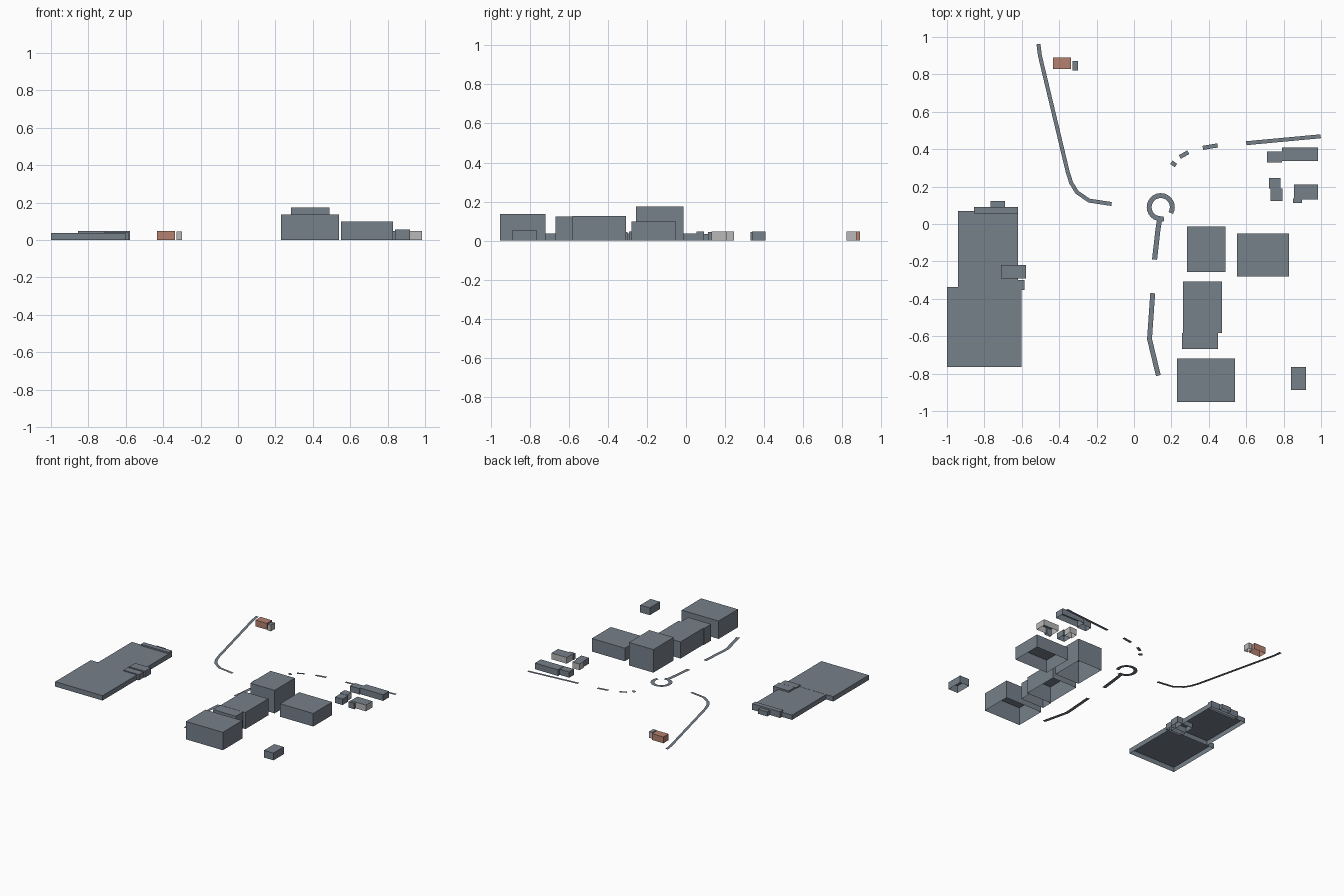
import bpy
import bmesh
import math
from mathutils import Vector

cube = bpy.data.objects.get("Cube")
if cube:
    bpy.data.objects.remove(cube, do_unlink=True)


def make_material(name, rgb):
    mat = bpy.data.materials.new(name)
    mat.use_nodes = True
    mat.diffuse_color = (*rgb, 1)
    mat.node_tree.nodes["Principled BSDF"].inputs["Base Color"].default_value = (*rgb, 1)
    return mat


slate = make_material("slate grey", (0.18, 0.215, 0.255))
pale = make_material("pale grey", (0.48, 0.48, 0.48))
clay = make_material("clay red", (0.46, 0.22, 0.16))


def finish(name, bm, mats):
    mesh = bpy.data.meshes.new(name)
    bm.to_mesh(mesh)
    bm.free()
    for mat in mats:
        mesh.materials.append(mat)
    obj = bpy.data.objects.new(name, mesh)
    bpy.context.collection.objects.link(obj)
    return obj


def block(name, x0, x1, y0, y1, height, wall=slate, roof=slate):
    """Flat-roofed shell, open underneath."""
    bm = bmesh.new()
    bmesh.ops.create_cube(bm, size=1)
    for v in bm.verts:
        v.co.x = x0 if v.co.x < 0 else x1
        v.co.y = y0 if v.co.y < 0 else y1
        v.co.z = 0 if v.co.z < 0 else height
    bm.normal_update()
    floor = [f for f in bm.faces if f.normal.z < -0.5]
    bmesh.ops.delete(bm, geom=floor, context='FACES')
    for f in bm.faces:
        f.material_index = 1 if f.normal.z > 0.5 else 0
    return finish(name, bm, [wall, roof])


def path(name, points, width, z=0.004):
    """Flat mitred ribbon along a line of points."""
    pts = [Vector(p) for p in points]
    bm = bmesh.new()
    rails = []
    for i, p in enumerate(pts):
        before = (p - pts[i - 1]).normalized() if i else None
        after = (pts[i + 1] - p).normalized() if i < len(pts) - 1 else None
        a, b = before or after, after or before
        t = (a + b).normalized()
        side = Vector((-t.y, t.x)) * (width / 2 / max(t.dot(b), 0.5))
        rails.append([bm.verts.new((*(p + s * side), z)) for s in (1, -1)])
    for (l0, r0), (l1, r1) in zip(rails, rails[1:]):
        bm.faces.new((l0, r0, r1, l1))
    return finish(name, bm, [slate])


# Large low halls on the west side, with their annexes
block("low_hall_front", -1.0, -0.602, -0.765, -0.338, 0.037)
block("low_hall_back", -0.94, -0.62, -0.338, 0.07, 0.036)
block("hall_back_annex", -0.855, -0.62, 0.055, 0.092, 0.047)
block("hall_back_porch", -0.768, -0.69, 0.092, 0.122, 0.034)
block("hall_side_annex", -0.71, -0.577, -0.292, -0.22, 0.048)
block("hall_side_porch", -0.715, -0.585, -0.353, -0.3, 0.044)

# Tall central buildings
block("tower_block", 0.283, 0.488, -0.257, -0.013, 0.175)
block("middle_block", 0.262, 0.47, -0.582, -0.308, 0.126)
block("middle_block_wing", 0.257, 0.45, -0.668, -0.582, 0.125)
block("south_block", 0.23, 0.54, -0.953, -0.72, 0.136)
block("east_block", 0.55, 0.828, -0.28, -0.052, 0.099)
block("small_outbuilding", 0.84, 0.92, -0.888, -0.765, 0.055)

# Small houses to the north-east
block("long_house", 0.79, 0.983, 0.337, 0.408, 0.047)
block("long_house_wing", 0.71, 0.79, 0.33, 0.387, 0.044)
block("narrow_house_back", 0.722, 0.782, 0.19, 0.247, 0.047, pale)
block("narrow_house_front", 0.73, 0.793, 0.122, 0.19, 0.045)
block("pale_house", 0.855, 0.983, 0.13, 0.21, 0.047, pale)
block("pale_house_porch", 0.85, 0.898, 0.112, 0.137, 0.044)

# Red hut and its shed
block("red_hut", -0.433, -0.337, 0.828, 0.89, 0.048, clay, clay)
block("hut_shed", -0.328, -0.3, 0.822, 0.872, 0.046, pale)

# Footpaths
path("north_west_path", [(-0.511, 0.962), (-0.503, 0.9), (-0.355, 0.28), (-0.336, 0.22),
                         (-0.305, 0.17), (-0.24, 0.125), (-0.12, 0.107)], 0.021)
path("south_path", [(0.1, -0.37), (0.083, -0.615), (0.13, -0.81)], 0.026)
path("ring_stem", [(0.138, 0.03), (0.128, -0.03), (0.11, -0.19)], 0.027)
path("north_east_path", [(0.6, 0.432), (0.998, 0.469)], 0.021)
dashes = [((0.2, 0.33), (0.224, 0.312)), ((0.245, 0.358), (0.29, 0.384)),
          ((0.368, 0.407), (0.447, 0.42))]
for i, ends in enumerate(dashes):
    path(f"path_dash_{i + 1}", ends, 0.022)

# Ring path, open on its lower right
arc = [math.radians(-30 + 15 * i) for i in range(21)]
path("ring_path", [(0.143 + 0.062 * math.cos(a), 0.09 + 0.062 * math.sin(a)) for a in arc], 0.026)
path("ring_link", [(0.143, 0.026), (0.16, 0.028)], 0.026)
